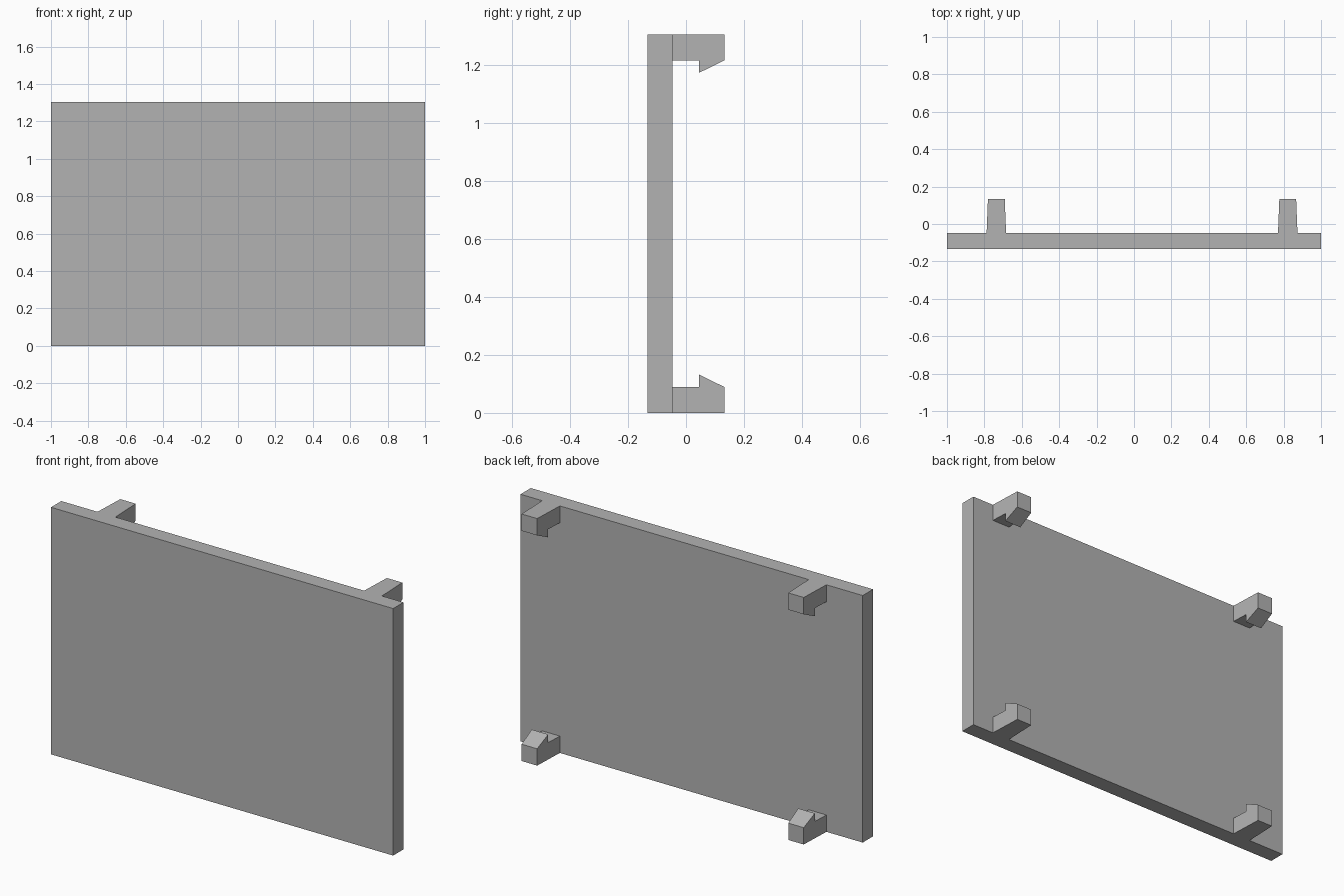
import bpy
import bmesh

cube = bpy.data.objects.get("Cube")
if cube:
    bpy.data.objects.remove(cube, do_unlink=True)

HEIGHT = 1.305
BACK, FRONT, PANEL_BACK = 0.133, -0.133, -0.047

grey = bpy.data.materials.new("plain_grey")
grey.use_nodes = True
colour = (0.45, 0.45, 0.45, 1)
grey.diffuse_color = colour
grey.node_tree.nodes["Principled BSDF"].inputs["Base Color"].default_value = colour


def prism(name, profile, half_width, x_centre=0.0):
    """Extrude a (y, z) profile across x; half_width gives the half width at each y."""
    bm = bmesh.new()
    sides = [[bm.verts.new((x_centre + s * half_width(y), y, z)) for y, z in profile]
             for s in (-1, 1)]
    bm.faces.new(sides[0])
    bm.faces.new(sides[1][::-1])
    for i in range(len(profile)):
        j = (i + 1) % len(profile)
        bm.faces.new((sides[0][i], sides[0][j], sides[1][j], sides[1][i]))
    bmesh.ops.recalc_face_normals(bm, faces=bm.faces)
    mesh = bpy.data.meshes.new(name)
    bm.to_mesh(mesh)
    bm.free()
    mesh.materials.append(grey)
    obj = bpy.data.objects.new(name, mesh)
    bpy.context.collection.objects.link(obj)


# Flat panel
prism("panel", [(FRONT, 0), (PANEL_BACK, 0), (PANEL_BACK, HEIGHT), (FRONT, HEIGHT)],
      lambda y: 1.0)

# Hooked clips, tapering slightly towards the back
hook = [(PANEL_BACK, 0), (BACK, 0), (BACK, 0.089), (0.045, 0.132),
        (0.045, 0.089), (PANEL_BACK, 0.089)]


def taper(y):
    t = (y - PANEL_BACK) / (BACK - PANEL_BACK)
    return 0.052 - 0.007 * t


for side, x in (("right", -0.736), ("left", 0.822)):
    prism(f"bottom_{side}_clip", hook, taper, x)
    prism(f"top_{side}_clip", [(y, HEIGHT - z) for y, z in hook], taper, x)
